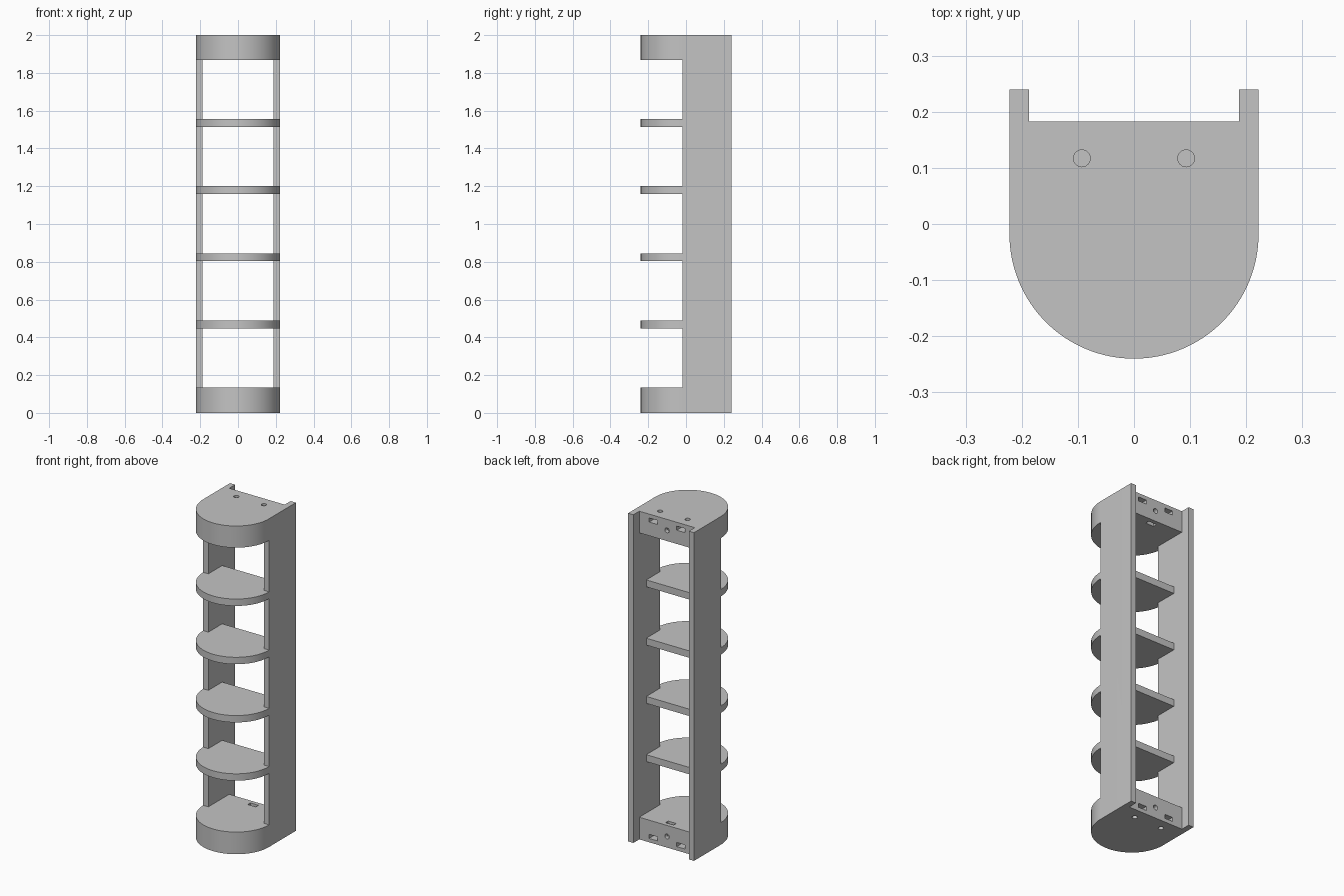
import bpy, bmesh, math

cube = bpy.data.objects.get("Cube")
if cube:
    bpy.data.objects.remove(cube, do_unlink=True)

grey = bpy.data.materials.new("plain grey")
grey.use_nodes = True
colour = (0.55, 0.55, 0.55, 1)
grey.diffuse_color = colour
grey.node_tree.nodes["Principled BSDF"].inputs["Base Color"].default_value = colour

R, INNER = 0.222, 0.187        # outer radius, inner wall face
BACK, CAP_BACK, SHELF_BACK = 0.24, 0.183, 0.115
WALL_FRONT = R - BACK          # where the walls end and the round front begins
CAP, TOP = 0.135, 2.0          # end block height, total height
SHELF, PITCH = 0.042, 0.355


def prism(name, outline, z0, z1):
    """Extrude an x-y outline between two heights."""
    bm = bmesh.new()
    face = bm.faces.new([bm.verts.new((x, y, z0)) for x, y in outline])
    up = bmesh.ops.extrude_face_region(bm, geom=[face])
    verts = [g for g in up["geom"] if isinstance(g, bmesh.types.BMVert)]
    bmesh.ops.translate(bm, verts=verts, vec=(0, 0, z1 - z0))
    bmesh.ops.recalc_face_normals(bm, faces=bm.faces)
    mesh = bpy.data.meshes.new(name)
    bm.to_mesh(mesh)
    bm.free()
    ob = bpy.data.objects.new(name, mesh)
    bpy.context.collection.objects.link(ob)
    return ob


def mirrored(half):
    return half + [(-x, y) for x, y in reversed(half)]


def box(name, centre, size):
    (x, y, z), (w, d, h) = centre, [s / 2 for s in size]
    return prism(name, [(x - w, y - d), (x + w, y - d), (x + w, y + d), (x - w, y + d)], z - h, z + h)


def rod(name, centre, length, axis):
    r = 0.015
    ring = [(r * math.cos(i * math.tau / 24), r * math.sin(i * math.tau / 24)) for i in range(24)]
    ob = prism(name, ring, -length / 2, length / 2)
    if axis == "Y":
        ob.rotation_euler.x = math.pi / 2
    ob.location = centre
    return ob


# Solid body: rounded front, two side walls running the full height
arc = [(R * math.cos(a), WALL_FRONT + R * math.sin(a))
       for a in (-math.pi * i / 64 for i in range(65))]
outline = [(-R, BACK), (-INNER, BACK), (-INNER, CAP_BACK),
           (INNER, CAP_BACK), (INNER, BACK), (R, BACK)] + arc
body = prism("shelf_tower", outline, 0, TOP)
body.data.materials.append(grey)

cutters = []

# Open bays between the shelves
bay = mirrored([(0.4, -0.4), (0.4, WALL_FRONT), (INNER, WALL_FRONT), (INNER, 0.4)])
floors = [CAP] + [CAP + PITCH * i for i in range(1, 5)]
for i, floor in enumerate(floors):
    ceiling = floors[i + 1] - SHELF if i < 4 else TOP - CAP + 0.003
    cutters.append(prism("bay_cutter", bay, floor, ceiling))

# Shelves are shallower than the end blocks
for floor in floors[1:]:
    cutters.append(box("shelf_back_cutter", (0, SHELF_BACK + 0.15, floor - SHELF / 2),
                       (2 * INNER, 0.3, SHELF * 2)))

# Screw holes and nut slots, the same in both end blocks
for flip in (False, True):
    def level(z):
        return TOP - z if flip else z
    for side in (-1, 1):
        x = side * 0.093
        cutters.append(rod("end_hole_cutter", (x, 0.117, level(0.03)), 0.11, "Z"))
        cutters.append(box("back_slot_cutter", (x, 0.15, level(0.036)), (0.055, 0.116, 0.025)))
    cutters.append(rod("back_hole_cutter", (0, 0.16, level(0.067)), 0.12, "Y"))
    cutters.append(box("inner_slot_cutter", (0, 0.145, level(0.1)), (0.055, 0.025, 0.12)))

for cutter in cutters:
    mod = body.modifiers.new("cut", "BOOLEAN")
    mod.operation, mod.solver, mod.object = "DIFFERENCE", "EXACT", cutter
    cutter.hide_render = True

# Bake the cuts, then drop the cutters
bpy.context.view_layer.update()
baked = bpy.data.meshes.new_from_object(body.evaluated_get(bpy.context.evaluated_depsgraph_get()))
body.modifiers.clear()
body.data = baked
for cutter in cutters:
    bpy.data.objects.remove(cutter, do_unlink=True)
body.data.materials.clear()
body.data.materials.append(grey)
for poly in body.data.polygons:
    poly.material_index = 0

bpy.ops.object.select_all(action="DESELECT")
body.select_set(True)
bpy.context.view_layer.objects.active = body
bpy.ops.object.shade_smooth_by_angle(angle=math.radians(30))
